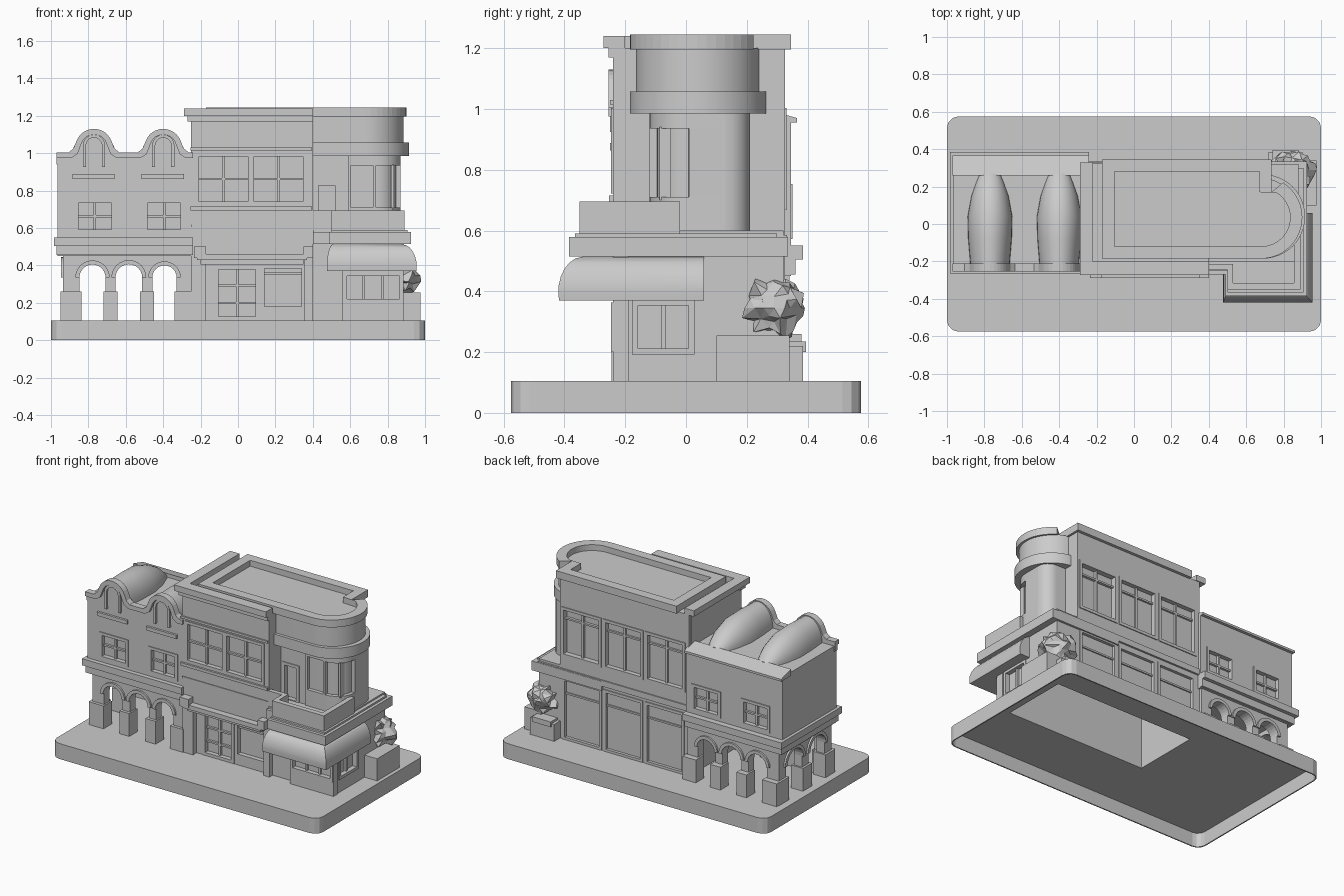
import bpy, bmesh, math, random
from math import sin, cos, radians

if "Cube" in bpy.data.objects:
    bpy.data.objects.remove(bpy.data.objects["Cube"])

random.seed(4)

def finish(name, bm, smooth=False):
    bmesh.ops.recalc_face_normals(bm, faces=bm.faces)
    me = bpy.data.meshes.new(name)
    bm.to_mesh(me); bm.free()
    ob = bpy.data.objects.new(name, me)
    bpy.context.collection.objects.link(ob)
    if smooth:
        bpy.ops.object.select_all(action='DESELECT')
        ob.select_set(True)
        bpy.context.view_layer.objects.active = ob
        bpy.ops.object.shade_smooth_by_angle(angle=radians(35))
    return ob

def loft(name, rings, smooth=False):
    """Solid through closed rings of equal length."""
    bm = bmesh.new()
    vs = [[bm.verts.new(p) for p in r] for r in rings]
    n = len(vs[0])
    for a, b in zip(vs, vs[1:]):
        for i in range(n):
            bm.faces.new((a[i], a[(i+1) % n], b[(i+1) % n], b[i]))
    bm.faces.new(vs[0]); bm.faces.new(vs[-1])
    return finish(name, bm, smooth)

def slab(name, pts, z0, z1, smooth=False):
    return loft(name, [[(x, y, z) for x, y in pts] for z in (z0, z1)], smooth)

def upright(name, side, pts, d0, d1):
    """Profile in (u, z) pushed through the depth d0..d1 of a wall."""
    f = (lambda u, d, z: (u, d, z)) if side == 'y' else (lambda u, d, z: (d, u, z))
    return loft(name, [[f(u, d, z) for u, z in pts] for d in (d0, d1)])

def boxes(name, items):
    bm = bmesh.new()
    for x0, x1, y0, y1, z0, z1 in items:
        m = bmesh.ops.create_cube(bm, size=1)['verts']
        for v in m:
            v.co = ((x0+x1)/2 + v.co.x*(x1-x0), (y0+y1)/2 + v.co.y*(y1-y0), (z0+z1)/2 + v.co.z*(z1-z0))
    return finish(name, bm)

def subtract(ob, cutter):
    m = ob.modifiers.new('cut', 'BOOLEAN')
    m.operation, m.solver, m.object = 'DIFFERENCE', 'EXACT', cutter
    bpy.context.view_layer.objects.active = ob
    bpy.ops.object.modifier_apply(modifier='cut')
    bpy.data.objects.remove(cutter)

def window(wall, name, side, u0, u1, z0, z1, d, out, cols=2, rows=(0.5,), depth=0.025, fr=0.013):
    """Recess a window in a wall at depth coordinate d (out = outward sign) and add its bars."""
    f = (lambda a, b, p, q, s, t: (a, b, min(p, q), max(p, q), s, t)) if side == 'y' else \
        (lambda a, b, p, q, s, t: (min(p, q), max(p, q), a, b, s, t))
    subtract(wall, boxes('cutter', [f(u0, u1, d - out*depth, d + out*0.03, z0, z1)]))
    i, o = d - out*(depth + 0.003), d + out*0.006
    b = [f(u0-fr, u0+fr/2, i, o, z0-fr, z1+fr), f(u1-fr/2, u1+fr, i, o, z0-fr, z1+fr),
         f(u0, u1, i, o, z0-fr, z0+fr/2), f(u0, u1, i, o, z1-fr/2, z1+fr)]
    m = d - out*depth*0.4
    for k in range(1, cols):
        u = u0 + (u1-u0)*k/cols
        b.append(f(u-0.007, u+0.007, i, m, z0, z1))
    for r in rows:
        z = z0 + (z1-z0)*r
        b.append(f(u0, u1, i, m, z-0.006, z+0.006))
    boxes(name, b)

def arc(cx, cy, r, a0, a1, n=16):
    return [(cx + r*cos(radians(a0+(a1-a0)*k/n)), cy + r*sin(radians(a0+(a1-a0)*k/n))) for k in range(n+1)]

# base tray, open below and under the main building
def tray(e):
    p = []
    for sx, sy, a in ((1, 1, 0), (-1, 1, 90), (-1, -1, 180), (1, -1, 270)):
        p += arc(sx*0.94, sy*0.515, 0.06-e, a, a+90, 3)
    return p
base = slab('base', tray(0), 0, 0.105)
subtract(base, slab('cutter', tray(0.008), -0.1, 0.095))
HOLLOW = (-0.2, 0.845, -0.168, 0.29, -0.1, 0.56)
subtract(base, boxes('cutter', [HOLLOW]))

# left wing: arcades with round arches
def arcade(name, side, shafts, d0, d1, out):
    zs, pts = 0.335, []
    for k, (a, b) in enumerate(shafts):
        pts += [(a, 0.1), (b, 0.1)]
        if k < len(shafts)-1:
            c, r = (b+shafts[k+1][0])/2, (shafts[k+1][0]-b)/2
            pts += arc(c, zs, r, 180, 0, 12)
            trim = arc(c, zs, r+0.022, 180, 0, 12) + arc(c, zs, r, 0, 180, 12)
            upright(name+'_arch_trim', side, trim, *((d0-0.012, d0+0.01) if out < 0 else (d1-0.01, d1+0.012)))
    upright(name, side, pts + [(shafts[-1][1], 0.47), (shafts[0][0], 0.47)], d0, d1)
fx = [(-0.935, -0.848), (-0.708, -0.655), (-0.512, -0.458), (-0.328, -0.25)]
ly = [(-0.225, -0.15), (0.02, 0.09), (0.265, 0.34)]
arcade('front_arcade', 'y', fx, -0.225, -0.165, -1)
arcade('back_arcade', 'y', fx, 0.28, 0.34, 1)
arcade('side_arcade', 'x', ly, -0.935, -0.875, -1)
feet = [(a-0.012, b+0.01, y, y+0.09, 0.1, 0.26) for a, b in fx for y in (-0.245, 0.29)]
feet += [(-0.95, -0.86, a-0.015, b+0.012, 0.1, 0.26) for a, b in ly]
boxes('pillar_feet', feet)
wing = boxes('wing_body', [(-0.965, -0.24, -0.235, 0.345, 0.45, 0.975)])
boxes('wing_bands', [(-0.97, -0.24, -0.25, 0.36, 0.455, 0.505), (-0.985, -0.24, -0.265, 0.385, 0.505, 0.55)])
for u0, u1 in ((-0.86, -0.67), (-0.49, -0.3)):
    window(wing, 'wing_front_window', 'y', u0, u1, 0.585, 0.74, -0.235, -1)
    window(wing, 'wing_back_window', 'y', u0, u1, 0.585, 0.74, 0.345, 1)
    boxes('wing_sill', [(u0-0.025, u1+0.01, -0.25, -0.23, 0.863, 0.888)])
upright('back_roof_slope', 'x', [(0.365, 0.955), (0.365, 0.97), (0.26, 1.0), (0.26, 0.955)], -0.97, -0.24)

# curved gables with coping and arched windows
def gable(e):
    p = [(-0.97, 1.005-e)]
    for c in (-0.77, -0.4):
        p += [(c-0.135+e*0.5, 1.005-e), (c-0.11+e*0.7, 1.025-e)]
        p += arc(c, 1.03, 0.1-e, 160, 20, 12)
        p += [(c+0.11-e*0.7, 1.025-e), (c+0.135-e*0.5, 1.005-e)]
    return p + [(-0.24, 1.005-e)]
upright('gable_wall', 'y', gable(0.005) + [(-0.24, 0.94), (-0.97, 0.94)], -0.237, -0.21)
upright('gable_coping', 'y', gable(0) + gable(0.03)[::-1], -0.255, -0.21)
for c in (-0.77, -0.4):
    o = [(c-0.06, 0.925)] + arc(c, 1.04, 0.06, 180, 0, 10) + [(c+0.06, 0.925)]
    i = [(c-0.043, 0.925)] + arc(c, 1.04, 0.043, 180, 0, 10) + [(c+0.043, 0.925)]
    upright('arched_window_frame', 'y', o + i[::-1], -0.25, -0.23)
    # barrel roof behind each gable
    rings = []
    for y, w, top in ((-0.225, 0.105, 1.125), (-0.08, 0.117, 1.125), (0.04, 0.12, 1.12), (0.15, 0.1, 1.085), (0.22, 0.075, 1.045), (0.27, 0.055, 1.0)):
        rings.append([(c + w*cos(math.pi*k/14), y, 0.965 + (top-0.965)*sin(math.pi*k/14)) for k in range(15)])
    loft('barrel_roof', rings, True)

# main building, hollow ground floor
ground = boxes('ground_floor', [(-0.25, 0.88, -0.2, 0.32, 0.1, 0.6)])
subtract(ground, boxes('cutter', [HOLLOW]))
window(ground, 'shop_door', 'y', -0.11, 0.1, 0.12, 0.385, -0.2, -1, 2, (0.3, 0.65))
window(ground, 'shop_window', 'y', 0.135, 0.345, 0.175, 0.39, -0.2, -1, 1, (0.85,))
window(ground, 'side_window', 'x', -0.165, 0.015, 0.205, 0.36, 0.88, 1, 2, ())
for u in (-0.2, 0.11, 0.42):
    window(ground, 'back_panel', 'y', u, u+0.27, 0.115, 0.51, 0.32, 1, 1, (0.76,), 0.014)
boxes('ground_trim', [(-0.25, -0.17, -0.24, -0.19, 0.1, 0.5), (0.355, 0.4, -0.235, -0.19, 0.1, 0.45),
                      (-0.2, 0.35, -0.26, -0.19, 0.405, 0.43), (-0.22, 0.37, -0.285, -0.19, 0.43, 0.46),
                      (-0.25, 0.4, -0.24, -0.19, 0.46, 0.6), (-0.235, -0.17, -0.29, -0.2, 0.44, 0.5),
                      (0.35, 0.4, -0.29, -0.2, 0.44, 0.5), (-0.25, 0.88, 0.3, 0.333, 0.545, 0.585)])

upper = boxes('upper_floor', [(-0.25, 0.4, -0.24, 0.3, 0.58, 1.2)])
back = boxes('upper_back', [(-0.249, 0.72, 0.0, 0.325, 0.57, 1.2)])
for u in (-0.215, 0.08):
    window(upper, 'upper_front_window', 'y', u, u+0.275, 0.735, 0.99, -0.24, -1, 2, (0.5,))
for u in (-0.21, 0.105, 0.42):
    window(back, 'upper_back_window', 'y', u, u+0.275, 0.68, 0.99, 0.325, 1, 2, (0.78,), 0.03)
boxes('facade_trim', [(-0.255, 0.395, -0.25, -0.23, 1.015, 1.03), (-0.255, 0.395, -0.253, -0.23, 0.695, 0.715),
                      (-0.25, 0.4, -0.245, -0.23, 0.605, 0.62)])
boxes('facade_cornice', [(-0.29, 0.4, -0.272, -0.2, 1.2, 1.24), (-0.29, -0.22, -0.272, 0.33, 1.2, 1.24),
                         (-0.27, 0.4, -0.255, -0.2, 1.17, 1.2)])

# rounded right end
def dee(cx, cy, r, x0=0.35):
    return [(x0, cy-r)] + arc(cx, cy, r, -90, 90, 24) + [(x0, cy+r)]
slab('bay_band', dee(0.69, 0.04, 0.225), 0.985, 1.057, True)
slab('bay_drum', dee(0.68, 0.04, 0.205), 1.05, 1.2, True)

# lower bay: flat front turning through a rounded corner, glass set back
def bay(e, x0=0.59):
    return [(x0, -0.12+e)] + arc(0.74, 0.01, 0.13-e, -90, 0, 10) + \
           [(0.87-e, 0.13)] + arc(0.79-e, 0.13, 0.08, 0, 90, 6) + [(x0, 0.21)]
slab('bay_core', bay(0.025), 0.57, 1.0, True)
slab('bay_sill', bay(0), 0.57, 0.71, True)
slab('bay_lintel', bay(0), 0.935, 0.99, True)
slab('bay_pier', [(0.7, 0.0)] + bay(0)[11:-1] + [(0.7, 0.21)], 0.57, 0.99, True)
boxes('bay_mullions', [(0.59, 0.605, -0.12, -0.05, 0.7, 0.94), (0.722, 0.738, -0.12, -0.05, 0.7, 0.94),
                       (0.818, 0.833, -0.088, -0.05, 0.7, 0.94)])
wall = boxes('bay_flat_wall', [(0.38, 0.6, -0.11, 0.1, 0.57, 0.99)])
window(wall, 'balcony_door', 'y', 0.425, 0.525, 0.6, 0.835, -0.11, -1, 1, ())

# roof parapet with sunken deck
def roof(e):
    return [(-0.17+e, -0.185+e)] + arc(0.68, 0.035, 0.22-e, -90, 58, 18) + \
           [(0.735-e, 0.17), (0.735-e, 0.345-e), (-0.17+e, 0.345-e)]
parapet = slab('roof_parapet', roof(0), 1.195, 1.245)
subtract(parapet, slab('cutter', roof(0.065), 1.205, 1.3))

# corner shop: front wall, cornice, balcony and awning
shop = boxes('corner_shop_front', [(0.56, 0.885, -0.24, -0.19, 0.1, 0.52)])
window(shop, 'corner_shop_window', 'y', 0.575, 0.87, 0.215, 0.35, -0.24, -1, 3, ())
slab('shop_cornice', [(0.4, -0.27), (0.49, -0.27), (0.49, -0.385), (0.925, -0.385), (0.925, 0.335), (0.4, 0.335)], 0.515, 0.578)
slab('shop_ledge', [(0.4, -0.25), (0.5, -0.25), (0.5, -0.365), (0.905, -0.365), (0.905, 0.3), (0.4, 0.3)], 0.575, 0.59)
boxes('balcony_wall', [(0.5, 0.89, -0.35, -0.315, 0.58, 0.695), (0.855, 0.89, -0.35, -0.02, 0.58, 0.695),
                       (0.5, 0.53, -0.35, -0.215, 0.58, 0.695), (0.4, 0.53, -0.245, -0.215, 0.58, 0.695)])
prof = [(0, 0.515)] + [(0.085*sin(radians(t)), 0.4+0.115*cos(radians(t))) for t in (20, 35, 50, 65, 80, 90)] + [(0.083, 0.37)]
loft('awning', [[(0.51-0.4*o, -0.19, z), (0.51-0.4*o, -0.335-o, z), (0.87+o, -0.335-o, z), (0.87+o, 0.06, z),
                 (0.87, 0.06, z), (0.87, -0.19, z)] for o, z in prof], True)

# corner planter with a jagged rock
boxes('planter', [(0.85, 0.975, 0.1, 0.34, 0.1, 0.255), (0.72, 0.9, 0.3, 0.385, 0.1, 0.22), (0.74, 0.88, 0.3, 0.395, 0.2, 0.235)])
bm = bmesh.new()
bmesh.ops.create_icosphere(bm, subdivisions=3, radius=1)
bmesh.ops.remove_doubles(bm, verts=bm.verts, dist=0.3)
for v in bm.verts:
    s = random.uniform(0.75, 1.2)
    v.co = (0.85 + v.co.x*0.115*s, 0.29 + v.co.y*0.105*s, 0.345 + v.co.z*0.1*s)
finish('rock', bm)
